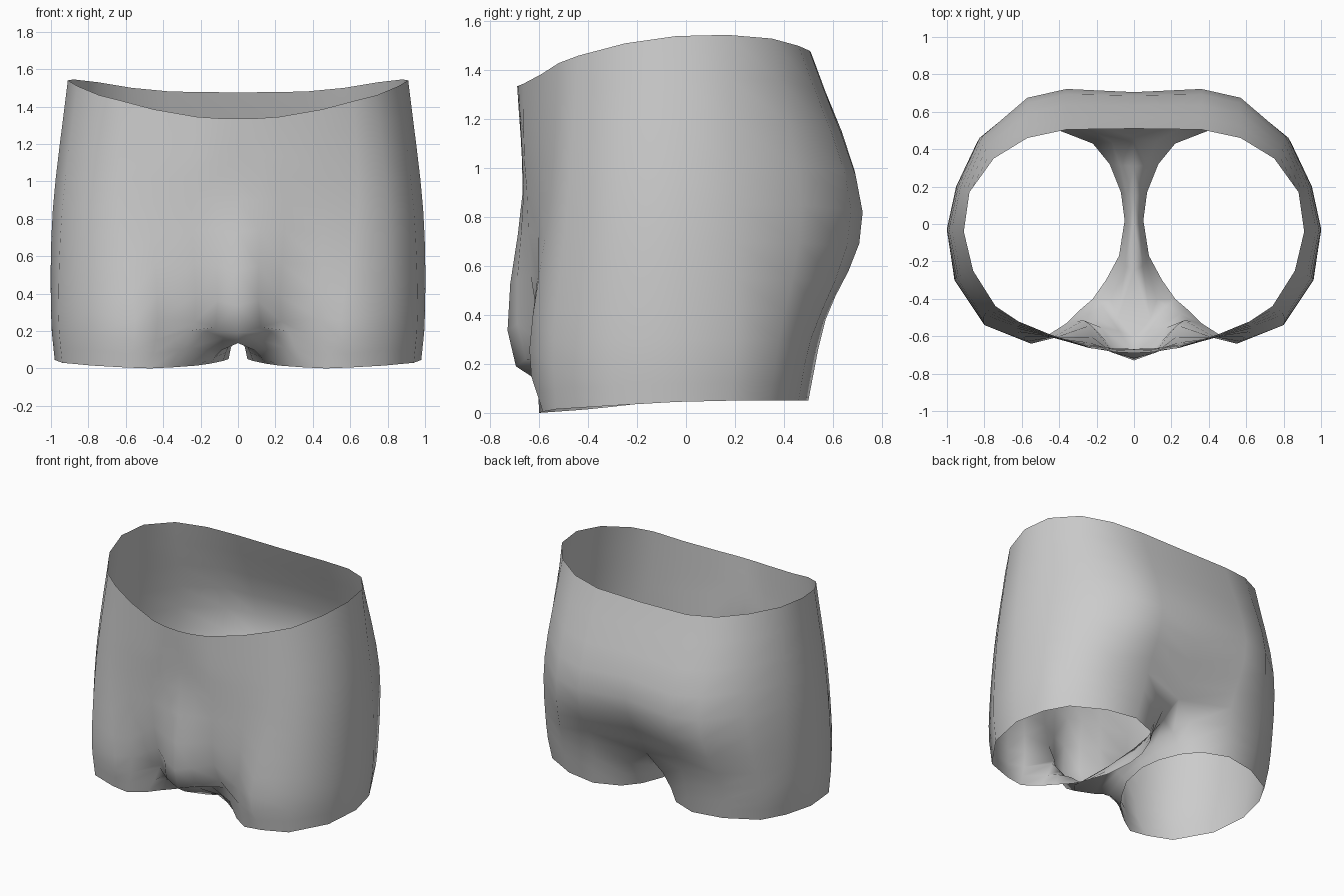
import bpy, bmesh, math
from mathutils import Vector

if "Cube" in bpy.data.objects:
    bpy.data.objects.remove(bpy.data.objects["Cube"])

# Key rings of the +x half, running from front centre around the side to back centre
WAIST = [(0, -.69, 1.335), (.1, -.685, 1.337), (.22, -.665, 1.345), (.45, -.59, 1.385),
         (.62, -.52, 1.43), (.74, -.44, 1.46), (.86, -.25, 1.51), (.91, -.04, 1.54),
         (.88, .17, 1.545), (.75, .35, 1.53), (.57, .46, 1.50), (.36, .505, 1.48), (0, .51, 1.475)]
HIP = [(0, -.668, .9), (.12, -.664, .9), (.25, -.65, .9), (.46, -.6, .88),
       (.64, -.555, .87), (.8, -.485, .86), (.94, -.28, .85), (.99, -.03, .85),
       (.94, .2, .85), (.81, .47, .85), (.57, .675, .83), (.36, .722, .82), (0, .705, .85)]
CROTCH = [(0, -.695, .19), (.12, -.655, .22), (.23, -.54, .25), (.43, -.61, .27),
          (.55, -.64, .26), (.8, -.54, .3), (.96, -.3, .3), (1, -.03, .3),
          (.95, .2, .3), (.86, .38, .3), (.64, .51, .3), (.36, .57, .38), (0, .46, .36)]
HEM = [(.22, -.4, .015), (.29, -.46, .01), (.36, -.53, .005), (.47, -.6, 0),
       (.6, -.585, .005), (.78, -.53, .015), (.94, -.3, .03), (.98, -.04, .045),
       (.93, .18, .05), (.84, .34, .05), (.62, .46, .05), (.4, .5, .05), (.22, .43, .05)]
# Crotch seam (on x = 0) and inner hem, from back to front
SEAM = [(0, .31, .27), (0, .15, .22), (0, 0, .19), (0, -.25, .17), (0, -.61, .135)]
INNER_HEM = [(.13, .32, .05), (.07, .17, .05), (.05, .02, .05), (.08, -.17, .04), (.15, -.3, .025)]
# Crease tucked under the front pouch and back: two points on some columns
FOLD = {0: ((.08, -.57, .165), (.17, -.44, .1)), 1: ((.17, -.555, .2), (.25, -.48, .11)),
        2: ((.27, -.515, .2), (.31, -.52, .1)), 12: ((.12, .44, .24), (.18, .43, .14))}
FULLNESS = (.022, .022, .045)        # extra belly depth of the first columns
STEPS = (4, 4, 3)


def smooth_path(points):
    """Catmull-Rom curve through the key points, STEPS pieces per span."""
    p = [Vector(q) for q in points]
    p = [2 * p[0] - p[1]] + p + [2 * p[-1] - p[-2]]
    out = []
    for i, n in enumerate(STEPS):
        a, b, c, d = p[i:i + 4]
        for k in range(n):
            t = k / n
            out.append(0.5 * (2 * b + (c - a) * t + (2 * a - 5 * b + 4 * c - d) * t * t
                              + (3 * b - a - 3 * c + d) * t ** 3))
    return out + [p[-2]]


bm = bmesh.new()
split = STEPS[0] + STEPS[1]          # row where the body divides into legs

# Outer columns, waist to hem
cols = []
for i, keys in enumerate(zip(WAIST, HIP, CROTCH, HEM)):
    path = smooth_path(keys)
    if i in (0, len(WAIST) - 1):
        for q in path[:split + 1]:
            q.x = 0
    if i < len(FULLNESS):
        for k in range(1, STEPS[1]):
            path[STEPS[0] + k].y -= FULLNESS[i] * math.sin(math.pi * (k / STEPS[1]) ** 1.5)
    if i in FOLD:
        path[split + 1:split + 3] = [Vector(q) for q in FOLD[i]]
    cols.append([bm.verts.new(q) for q in path])

# Inner leg columns, crotch seam to hem
inner = []
for s, h in zip(SEAM, INNER_HEM):
    s, h = Vector(s), Vector(h)
    col = [None] * split
    for k in range(STEPS[2] + 1):
        t = k / STEPS[2]
        q = s.lerp(h, t)
        q.x = h.x * math.sqrt(t)
        col.append(bm.verts.new(q))
    inner.append(col)


def bridge(a, b, rows):
    for r in rows:
        bm.faces.new((a[r], a[r + 1], b[r + 1], b[r]))


last = split + STEPS[2]
for a, b in zip(cols, cols[1:]):
    bridge(a, b, range(last))
ring = [cols[-1]] + inner + [cols[0]]
for a, b in zip(ring, ring[1:]):
    bridge(a, b, range(split, last))

# Mirror to the other half and weld the centre line
geo = bm.verts[:] + bm.edges[:] + bm.faces[:]
dup = bmesh.ops.duplicate(bm, geom=geo)["geom"]
new_faces = [g for g in dup if isinstance(g, bmesh.types.BMFace)]
for g in dup:
    if isinstance(g, bmesh.types.BMVert):
        g.co.x = -g.co.x
bmesh.ops.reverse_faces(bm, faces=new_faces)
centre = [v for v in bm.verts if abs(v.co.x) < 1e-5]
bmesh.ops.remove_doubles(bm, verts=centre, dist=1e-4)
for f in bm.faces:
    f.smooth = True

mesh = bpy.data.meshes.new("shorts")
bm.to_mesh(mesh)
bm.free()
shorts = bpy.data.objects.new("shorts", mesh)
bpy.context.collection.objects.link(shorts)

fabric = bpy.data.materials.new("grey fabric")
fabric.diffuse_color = (.6, .6, .6, 1)
fabric.use_nodes = True
fabric.node_tree.nodes["Principled BSDF"].inputs["Base Color"].default_value = fabric.diffuse_color
mesh.materials.append(fabric)
